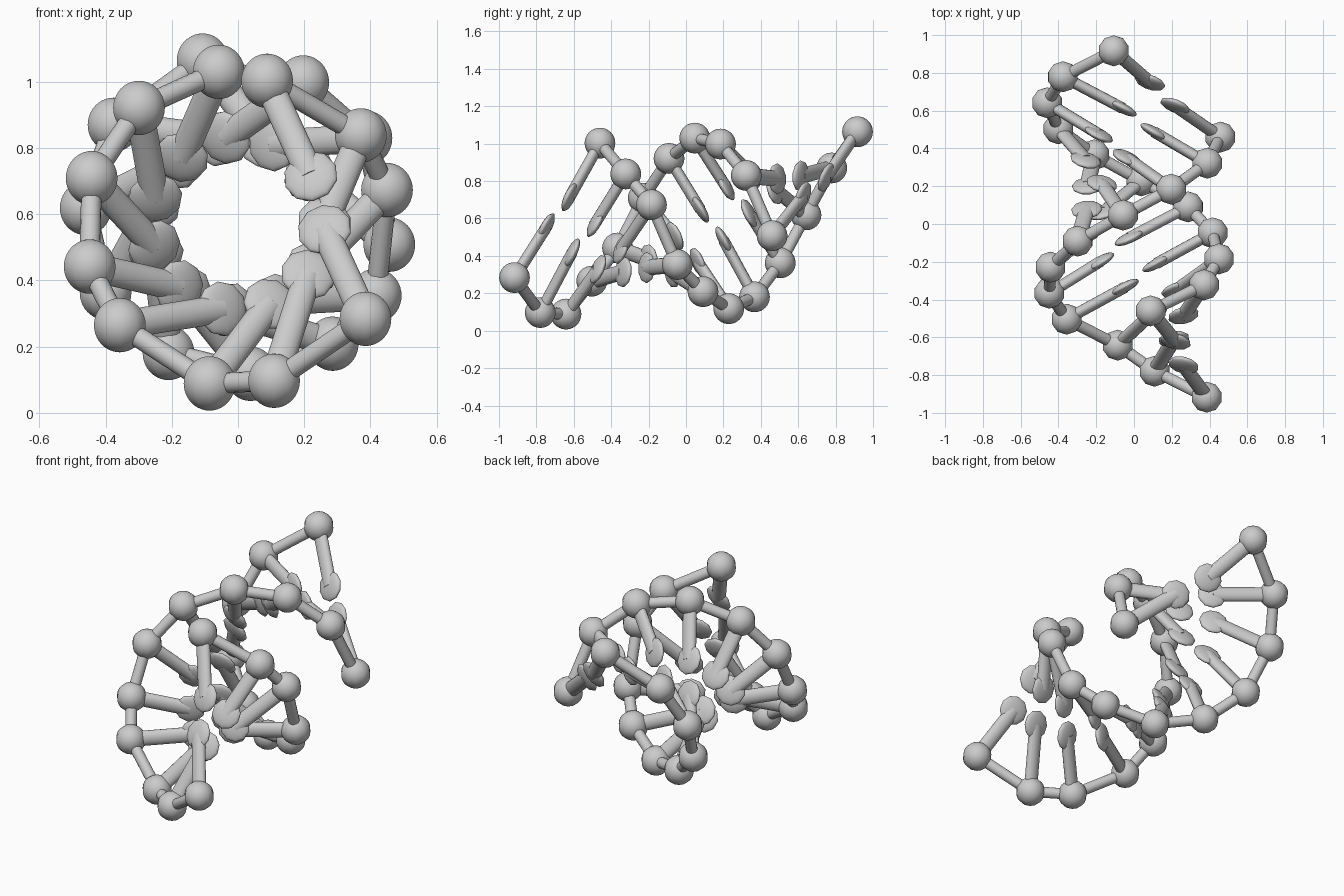
import bpy, math
from mathutils import Vector, Matrix

if "Cube" in bpy.data.objects:
    bpy.data.objects.remove(bpy.data.objects["Cube"])

CZ = 0.572          # height of the helix axis (runs along y)
BALL = 0.082

# backbone node positions (x, z) of each strand, front to back
STRAND_1 = [(.385, .284), (.109, .097), (-.086, .089), (-.357, .265), (-.448, .442),
            (-.442, .709), (-.299, .921), (-.058, 1.03), (.197, .998), (.388, .83), (.457, .508)]
STRAND_2 = [(.088, 1.003), (.371, .838), (.45, .673), (.416, .354), (.286, .209),
            (.038, .118), (-.21, .181), (-.40, .363), (-.46, .619), (-.376, .87), (-.107, 1.064)]


def finish(obj, name):
    obj.name = name
    bpy.ops.object.shade_smooth_by_angle(angle=math.radians(50))
    return obj


def ball(name, pos):
    bpy.ops.mesh.primitive_uv_sphere_add(segments=10, ring_count=20, radius=BALL, location=pos)
    return finish(bpy.context.object, name)


def frame(direction):
    """Axes with x along the rung, z the thin direction nearest to y."""
    x = direction.normalized()
    z = Vector((0, 1, 0))
    z = (z - x * z.dot(x)).normalized()
    y = z.cross(x)
    return x, y, z


def rod(name, a, b, wide, thin):
    d = b - a
    x, y, z = frame(d)
    bpy.ops.mesh.primitive_cylinder_add(vertices=16, radius=1, depth=1)
    obj = bpy.context.object
    rot = Matrix((y, z, x)).transposed().to_4x4()
    obj.data.transform(Matrix.Translation((a + b) / 2) @ rot @ Matrix.Diagonal((wide, thin, d.length, 1)))
    return finish(obj, name)


def plate(name, pos, direction):
    x, y, z = frame(direction)
    bpy.ops.mesh.primitive_uv_sphere_add(segments=10, ring_count=20, radius=1)
    obj = bpy.context.object
    rot = Matrix((x, y, z)).transposed().to_4x4()
    obj.data.transform(Matrix.Translation(pos) @ rot @ Matrix.Diagonal((.083, .083, .026, 1)))
    return finish(obj, name)


def strand(tag, pts, y0, plate_y0, plate_angle):
    nodes = [Vector((x, y0 + .1377 * i, z)) for i, (x, z) in enumerate(pts)]
    for i, p in enumerate(nodes):
        # backbone node and link to the next one
        ball(f"{tag}_node_{i}", p)
        if i + 1 < len(nodes):
            rod(f"{tag}_link_{i}", p, nodes[i + 1], .031, .031)
        # inward rung with a flat end plate
        a = math.radians(plate_angle - 32.2 * i)
        end = Vector((.262 * math.cos(a), plate_y0 + .1372 * i, CZ + .262 * math.sin(a)))
        rod(f"{tag}_rung_{i}", p, end, .043, .030)
        plate(f"{tag}_plate_{i}", end, end - p)


strand("first_strand", STRAND_1, -.917, -.747, -4)
strand("second_strand", STRAND_2, -.46, -.622, 33)
